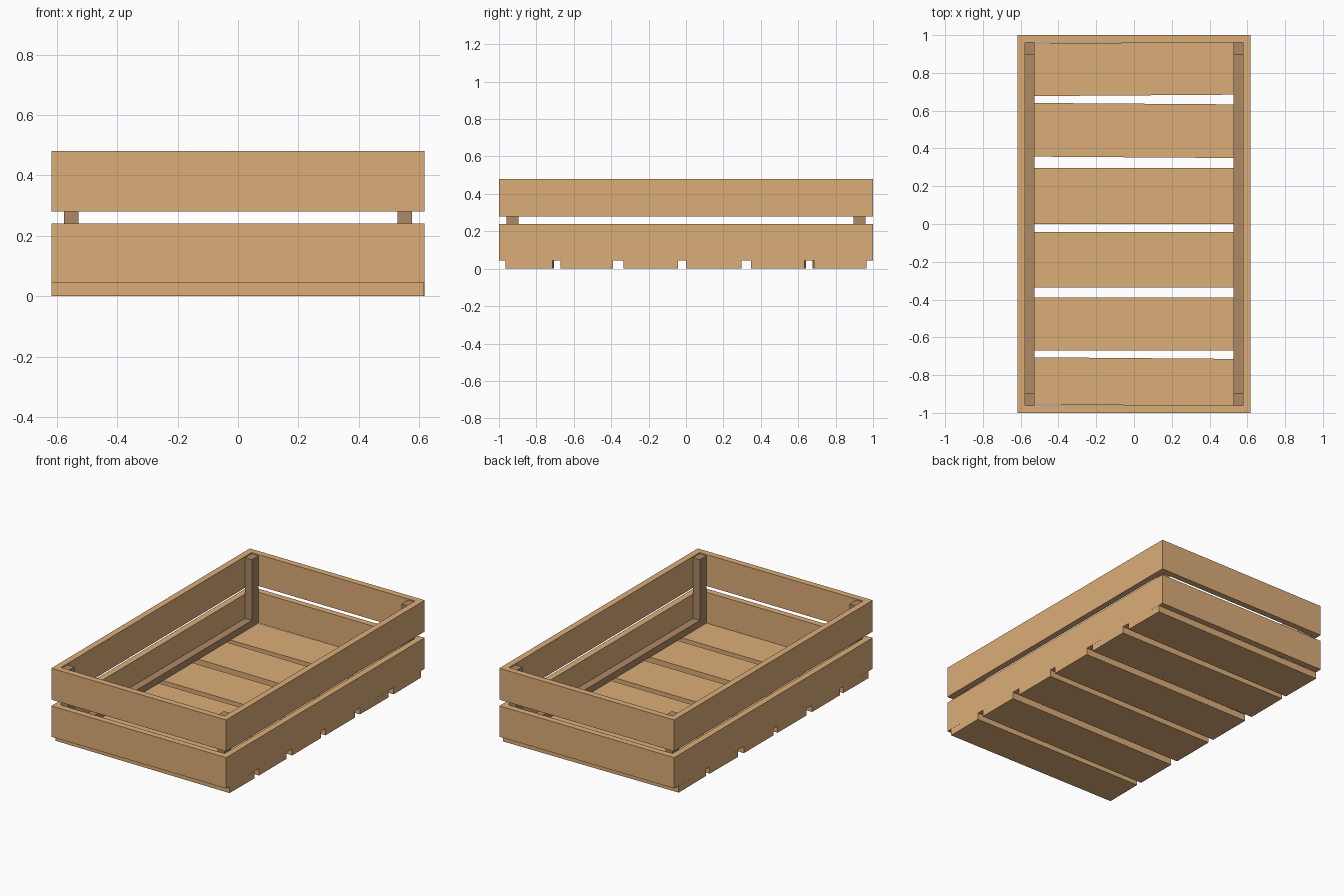
import bpy, bmesh
from mathutils import Matrix, Vector

if "Cube" in bpy.data.objects:
    bpy.data.objects.remove(bpy.data.objects["Cube"])


def material(name, color):
    m = bpy.data.materials.new(name)
    m.diffuse_color = color
    m.use_nodes = True
    m.node_tree.nodes["Principled BSDF"].inputs["Base Color"].default_value = m.diffuse_color
    return m


light_wood = material("light_wood", (0.72, 0.42, 0.19, 1))
dark_wood = material("dark_wood", (0.42, 0.25, 0.13, 1))


def plank(name, x, y, z, mat, turn=0.0):
    """Box spanning the given (low, high) ranges, optionally turned about z."""
    lo, hi = Vector((x[0], y[0], z[0])), Vector((x[1], y[1], z[1]))
    bm = bmesh.new()
    bmesh.ops.create_cube(bm, size=1, matrix=Matrix.Diagonal((*(hi - lo), 1)))
    mesh = bpy.data.meshes.new(name)
    bm.to_mesh(mesh)
    bm.free()
    mesh.materials.append(mat)
    ob = bpy.data.objects.new(name, mesh)
    ob.location = (lo + hi) / 2
    ob.rotation_euler.z = turn
    bpy.context.collection.objects.link(ob)
    return ob


def span(sign, a, b):
    return tuple(sorted((sign * a, sign * b)))


W, L, T = 0.617, 1.0, 0.04          # half width, half length, board thickness
FLOOR = 0.043                       # top of the floor slats

# Wall boards: two tiers on each side
for tier, z in (("lower", (FLOOR, 0.24)), ("upper", (0.28, 0.48))):
    for s, end, side in ((-1, "front", "left"), (1, "back", "right")):
        plank(f"{tier}_{end}_board", (-W, W), span(s, L - T, L), z, light_wood)
        plank(f"{tier}_{side}_board", span(s, W - T, W), (-L + T, L - T), z, light_wood)

# Corner posts and the floor runners between them
for sx, side in ((-1, "left"), (1, "right")):
    x = span(sx, 0.528, W - T)
    for sy, end in ((-1, "front"), (1, "back")):
        plank(f"{end}_{side}_post", x, span(sy, 0.895, L - T), (FLOOR, 0.472), dark_wood)
    plank(f"{side}_floor_runner", x, (-0.895, 0.895), (FLOOR, 0.085), dark_wood)

# Floor slats, some laid slightly crooked
slats = [(-0.96, -0.71, -0.008), (-0.67, -0.39, 0), (-0.335, -0.043, 0),
         (0.0, 0.297, 0), (0.353, 0.637, -0.007), (0.681, 0.96, 0.007)]
for i, (y0, y1, turn) in enumerate(slats, 1):
    plank(f"floor_slat_{i}", (-W, W), (y0, y1), (0, FLOOR), light_wood, turn)
